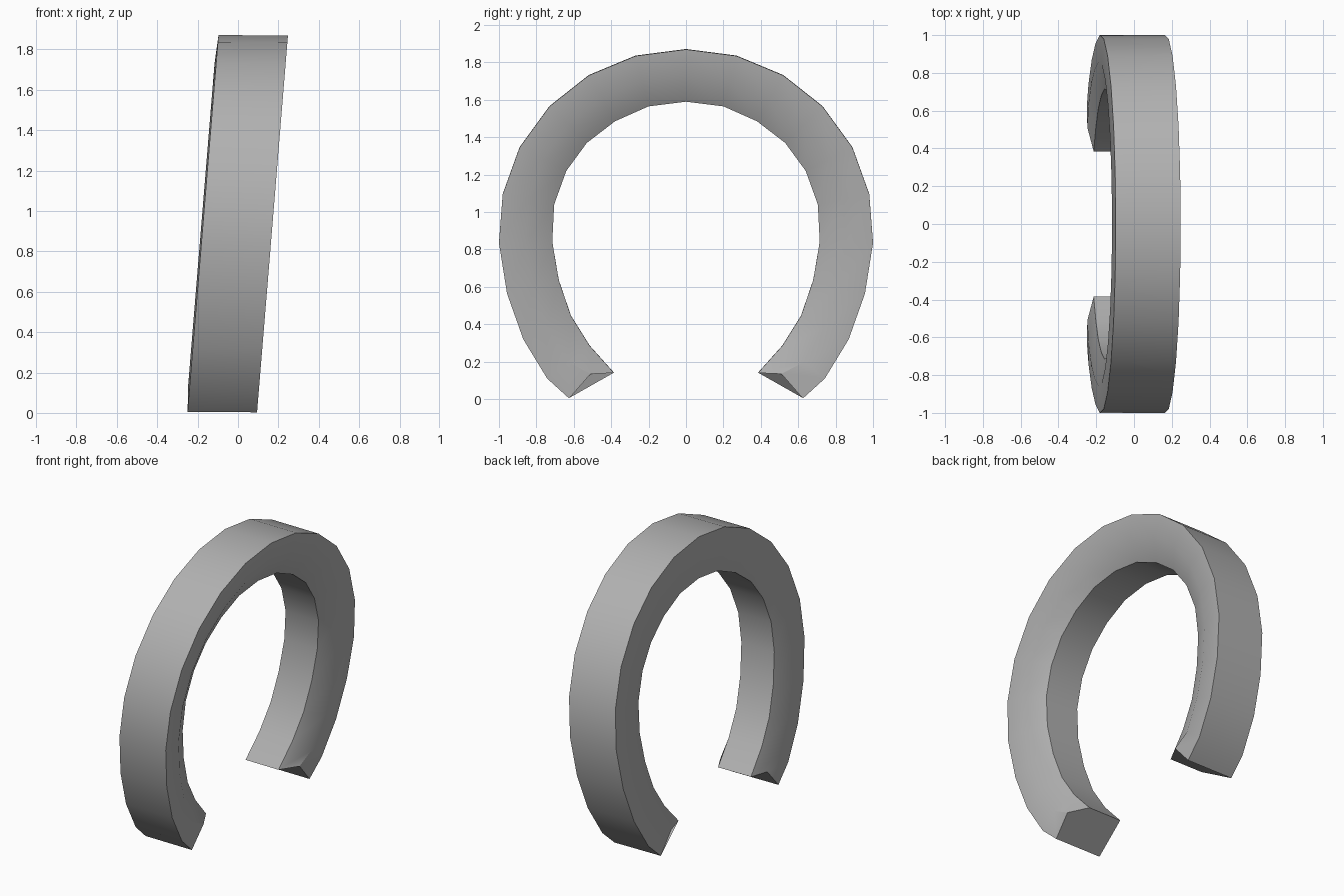
import bpy, bmesh

if "Cube" in bpy.data.objects:
    bpy.data.objects.remove(bpy.data.objects["Cube"])

# Half outlines of the open ring, (y, z) from the crown down to the open end
outer = [(0, 1.87), (.27, 1.835), (.52, 1.731), (.73, 1.565), (.89, 1.345), (.98, 1.095),
         (1.0, .835), (.957, .565), (.87, .32), (.742, .11), (.625, .004)]
inner = [(0, 1.59), (.2, 1.565), (.38, 1.485), (.53, 1.37), (.64, 1.22), (.705, 1.04),
         (.715, .84), (.68, .635), (.615, .445), (.515, .285), (.385, .14)]
# Mid line of the side faces, with the notch at the open end
middle = [((a + c) / 2, (b + d) / 2) for (a, b), (c, d) in zip(outer, inner)]
middle[-1] = (.51, .135)


def full(half):
    """Mirror a half outline across y = 0."""
    return [(-y, z) for y, z in reversed(half[1:])] + half


def lean(x, y, z):
    """Lean the ring sideways as it rises."""
    return (x + .082 * z - .078, y, z - .006 * x)


bm = bmesh.new()
# Cross-section loop: flat outer band, sides tapering towards the inner band
section = [(outer, .172), (middle, .168), (inner, .098),
           (inner, -.147), (middle, -.18), (outer, -.172)]
lines = [[bm.verts.new(lean(x, y, z)) for y, z in full(half)] for half, x in section]
n = len(lines)
for i in range(n):
    a, b = lines[i], lines[(i + 1) % n]
    for k in range(len(a) - 1):
        bm.faces.new((a[k], a[k + 1], b[k + 1], b[k]))

# Notched end caps
for k in (0, -1):
    bm.faces.new([line[k] for line in lines])
bmesh.ops.recalc_face_normals(bm, faces=bm.faces)

mesh = bpy.data.meshes.new("open_ring")
bm.to_mesh(mesh)
bm.free()
ring = bpy.data.objects.new("open_ring", mesh)
bpy.context.collection.objects.link(ring)

# Darker grey
grey = bpy.data.materials.new("dark_grey")
grey.diffuse_color = (.44, .44, .44, 1)
grey.use_nodes = True
grey.node_tree.nodes["Principled BSDF"].inputs["Base Color"].default_value = grey.diffuse_color
mesh.materials.append(grey)

bpy.context.view_layer.objects.active = ring
ring.select_set(True)
bpy.ops.object.shade_smooth_by_angle()
